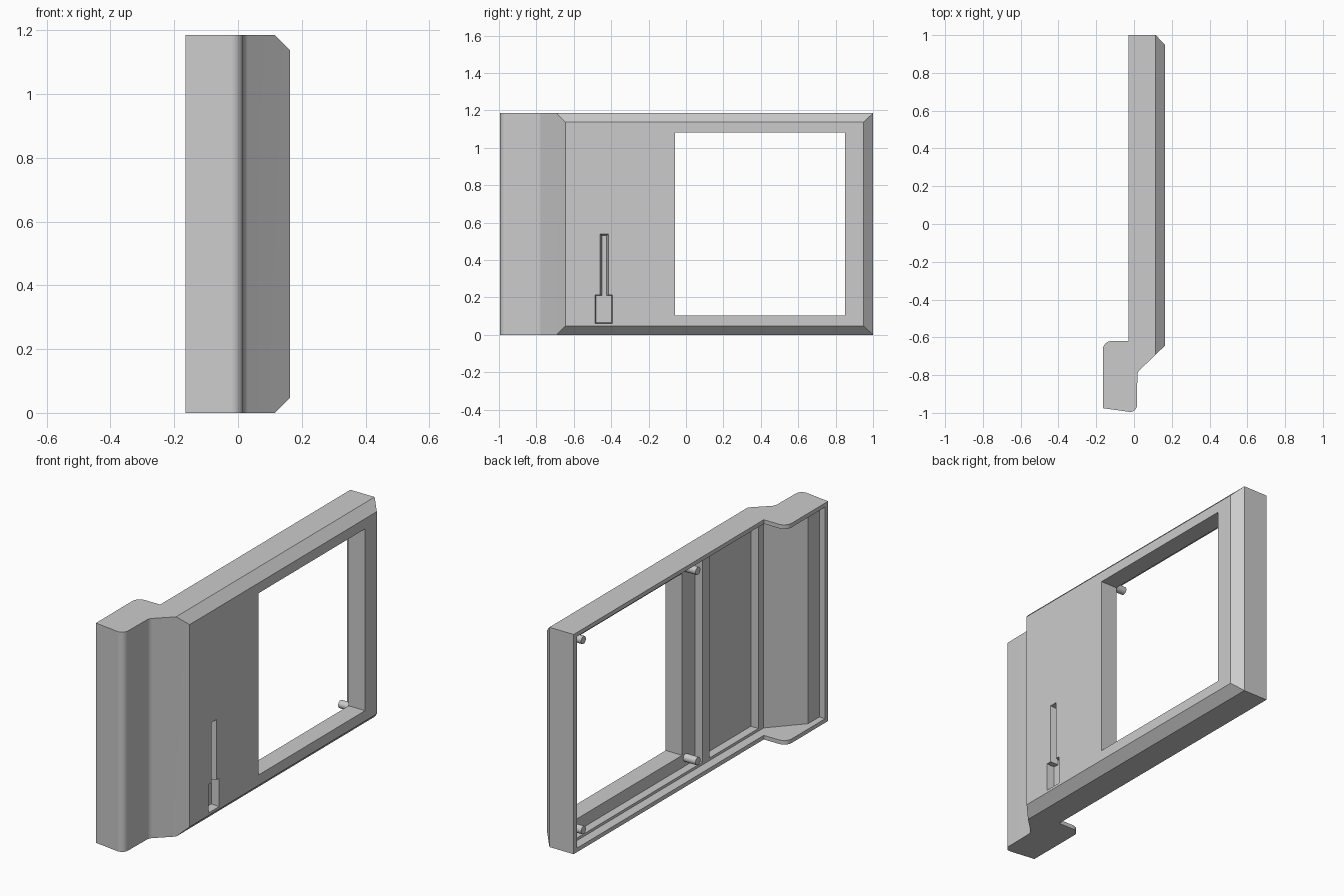
import bpy, bmesh, math
from mathutils import Vector

if "Cube" in bpy.data.objects:
    bpy.data.objects.remove(bpy.data.objects["Cube"], do_unlink=True)

HEIGHT = 1.185

grey = bpy.data.materials.new("plain grey")
grey.use_nodes = True
grey.diffuse_color = (0.6, 0.6, 0.6, 1)
grey.node_tree.nodes["Principled BSDF"].inputs["Base Color"].default_value = grey.diffuse_color


def make_object(name, bm):
    bmesh.ops.recalc_face_normals(bm, faces=bm.faces)
    mesh = bpy.data.meshes.new(name)
    bm.to_mesh(mesh)
    bm.free()
    mesh.materials.append(grey)
    obj = bpy.data.objects.new(name, mesh)
    bpy.context.collection.objects.link(obj)
    return obj


def rounded(points, steps=8):
    """Outline from (x, y, radius) corners, rounding those with a radius."""
    out = []
    for i, (x, y, r) in enumerate(points):
        p = Vector((x, y))
        if not r:
            out.append(p)
            continue
        a = (Vector(points[i - 1][:2]) - p).normalized()
        b = (Vector(points[(i + 1) % len(points)][:2]) - p).normalized()
        half = a.angle(b) / 2
        reach = r / math.tan(half)
        centre = p + (a + b).normalized() * (r / math.sin(half))
        start, end = p + a * reach - centre, p + b * reach - centre
        for k in range(steps + 1):
            out.append(centre + start.lerp(end, k / steps).normalized() * r)
    return out


def prism(outline, z0, z1):
    bm = bmesh.new()
    rings = [[bm.verts.new((x, y, z)) for x, y in outline] for z in (z0, z1)]
    for ring in rings:
        bm.faces.new(ring)
    for i in range(len(outline)):
        bm.faces.new((rings[0][i - 1], rings[0][i], rings[1][i], rings[1][i - 1]))
    return bm


def box(x0, x1, y0, y1, z0, z1):
    return prism([(x0, y0), (x1, y0), (x1, y1), (x0, y1)], z0, z1)


def cut(target, bm):
    cutter = make_object("cutter", bm)
    cutter.hide_render = True
    mod = target.modifiers.new("cut", 'BOOLEAN')
    mod.operation = 'DIFFERENCE'
    mod.solver = 'EXACT'
    mod.object = cutter
    bpy.context.view_layer.objects.active = target
    bpy.ops.object.modifier_apply(modifier=mod.name)
    bpy.data.objects.remove(cutter, do_unlink=True)


# Outer body with side grip and bevelled face
body = prism(rounded([
    (-0.03, 1, 0), (0.115, 1, 0), (0.163, 0.95, 0), (0.163, -0.645, 0),
    (0.018, -0.785, 0.04), (0.015, -1, 0.035), (-0.165, -0.975, 0),
    (-0.165, -0.62, 0.045), (-0.03, -0.62, 0)]), 0, HEIGHT)
for z, up in ((0, -1), (HEIGHT, 1)):
    bevel = bmesh.ops.bisect_plane(
        body, geom=body.verts[:] + body.edges[:] + body.faces[:],
        plane_co=(0.115, 0, z), plane_no=(0.047, 0, up * 0.048), clear_outer=True)
    bmesh.ops.holes_fill(body, edges=[e for e in bevel["geom_cut"]
                                      if isinstance(e, bmesh.types.BMEdge)])
frame = make_object("frame_body", body)

# Hollow back, running into the grip
cut(frame, prism([(-0.3, 0.972), (0.02, 0.972), (0.02, -0.69), (-0.13, -0.855),
                  (-0.13, -0.95), (-0.3, -0.95)], 0.022, HEIGHT - 0.022))

# Deeper recesses either side of the dividing rib
for y0, y1 in ((-0.645, -0.23), (-0.17, 0.95)):
    cut(frame, box(-0.02, 0.065, y0, y1, 0.036, HEIGHT - 0.036))

# Window opening
cut(frame, box(-0.3, 0.3, -0.06, 0.85, 0.103, 1.083))

# Blind slot in the face, with drafted walls
for y0, y1, z0, z1, draft in ((-0.46, -0.414, 0.18, 0.54, 0.01),
                              (-0.487, -0.393, 0.06, 0.215, 0.006)):
    slot = box(0.12, 0.17, y0, y1, z0, z1)
    for v in slot.verts:
        if v.co.x < 0.15:
            v.co.y += draft if v.co.y < (y0 + y1) / 2 else -draft
            v.co.z += draft if v.co.z < (z0 + z1) / 2 else -draft
    cut(frame, slot)

# Locating pegs at the window corners
pegs = []
for y, y_name in ((-0.09, "inner"), (0.885, "outer")):
    for z, z_name in ((0.08, "lower"), (HEIGHT - 0.08, "upper")):
        bm = bmesh.new()
        bmesh.ops.create_cone(bm, cap_ends=True, segments=24, radius1=0.021,
                              radius2=0.021, depth=0.08)
        for v in bm.verts:
            v.co = (v.co.z + 0.032, v.co.x + y, v.co.y + z)
        pegs.append(make_object(f"{z_name}_{y_name}_peg", bm))

# Smooth the rounded corners, keep edges crisp
for obj in [frame] + pegs:
    bpy.ops.object.select_all(action='DESELECT')
    obj.select_set(True)
    bpy.context.view_layer.objects.active = obj
    bpy.ops.object.shade_smooth_by_angle(angle=math.radians(25))
